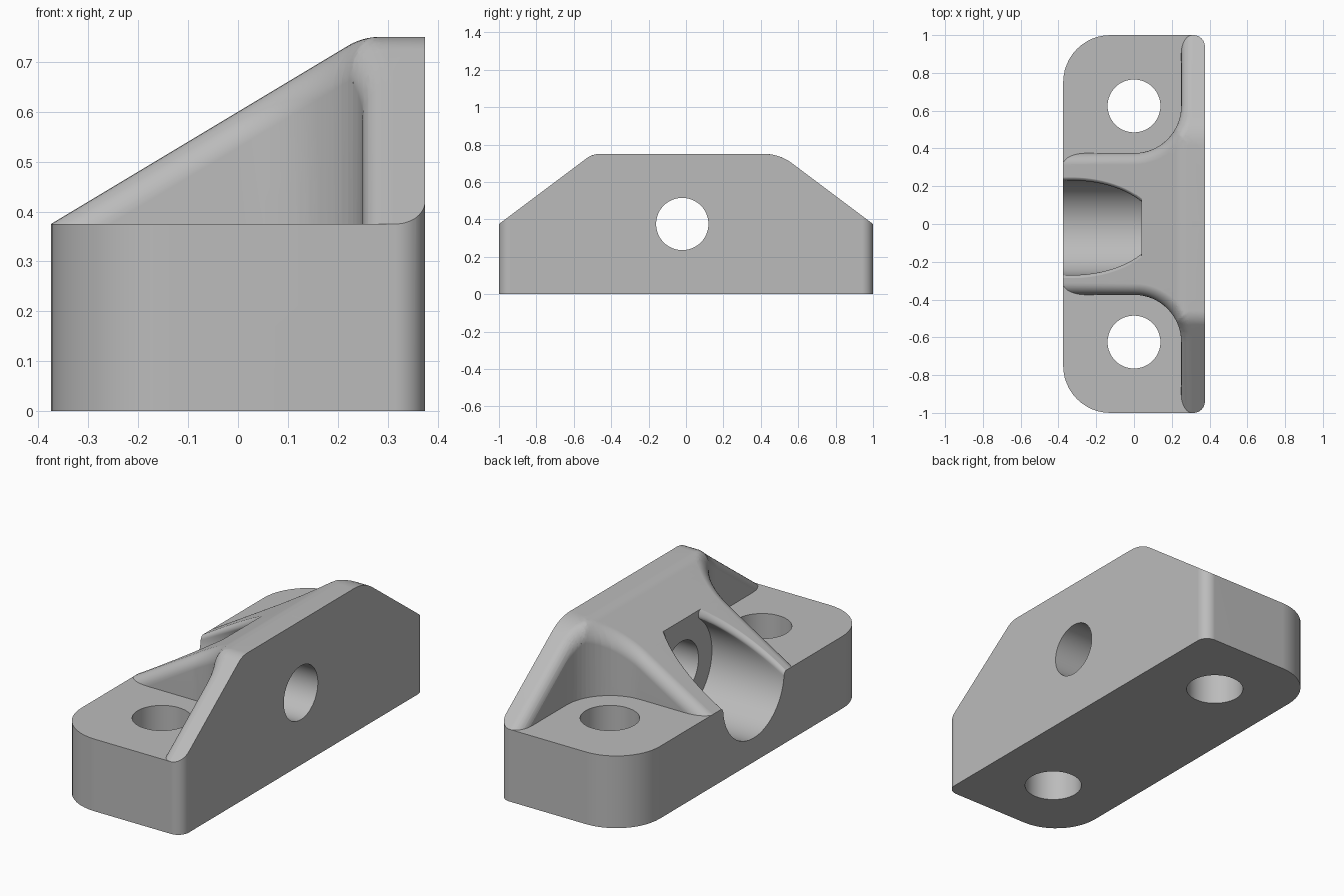
import bpy, bmesh, math
from math import sin, cos, pi, hypot, sqrt, atan, tan, atan2

cube = bpy.data.objects.get("Cube")
if cube:
    bpy.data.objects.remove(cube, do_unlink=True)

R_EDGE = 0.06      # rounding along the rib and wall edges
R_HOLE = 0.14
R_BORE = 0.25
BORE_Y, BORE_Z = -0.02, 0.375
ARC = 16

grey = bpy.data.materials.new("grey")
grey.use_nodes = True
grey.diffuse_color = (0.5, 0.5, 0.5, 1)
grey.node_tree.nodes["Principled BSDF"].inputs["Base Color"].default_value = (0.5, 0.5, 0.5, 1)


def finish(bm, name):
    bmesh.ops.recalc_face_normals(bm, faces=bm.faces[:])
    mesh = bpy.data.meshes.new(name)
    bm.to_mesh(mesh)
    bm.free()
    mesh.materials.append(grey)
    ob = bpy.data.objects.new(name, mesh)
    bpy.context.collection.objects.link(ob)
    return ob


def loft(name, sections):
    """Closed solid through equal-length rings of points."""
    bm = bmesh.new()
    rings = [[bm.verts.new(p) for p in s] for s in sections]
    n = len(rings[0])
    for a, b in zip(rings, rings[1:]):
        for i in range(n):
            j = (i + 1) % n
            bm.faces.new((a[i], a[j], b[j], b[i]))
    bm.faces.new(rings[0])
    bm.faces.new(rings[-1])
    return finish(bm, name)


def prism(name, outline, z0, z1):
    return loft(name, [[(x, y, z) for x, y in outline] for z in (z0, z1)])


def combine(target, other, operation):
    mod = target.modifiers.new("combine", 'BOOLEAN')
    mod.operation = operation
    mod.solver = 'EXACT'
    mod.object = other
    bpy.context.view_layer.objects.active = target
    bpy.ops.object.modifier_apply(modifier=mod.name)
    bpy.data.objects.remove(other, do_unlink=True)


# Height of the top: sloping rib in x, sloping wall ends in y
def eased(u, slope, r):
    phi = atan(slope)
    t = r * tan(phi / 2)
    if u >= t * cos(phi):
        return 0.75 - slope * u
    if u <= -t:
        return 0.75
    return 0.75 - r + sqrt(r * r - (u + t) ** 2)


def wall_radius(y):
    return 0.25 if y > 0 else 0.12


def height(x, y):
    return min(eased(0.25 - x, 0.6, 0.12), eased(abs(y) - 0.5, 0.75, wall_radius(y)))


def inset(x, y):
    y = abs(y)
    if x <= 0:
        return 0.375 - y
    if y >= 0.625:
        return x - 0.25
    return hypot(x, y - 0.625) - 0.25


def edge_drop(d):
    k = R_EDGE - min(max(d, 0), R_EDGE)
    return 1.2 * (R_EDGE - sqrt(max(R_EDGE ** 2 - k * k, 0)))


def plan_row(d, s):
    pts = [(-0.5, 0.375 - d)]
    for i in range(ARC + 1):
        a = -pi / 2 + pi / 2 * i / ARC
        pts.append(((0.25 + d) * cos(a), 0.625 + (0.25 + d) * sin(a)))
    pts.append((0.25 + d, 1.1))
    return [(x, s * y, 0) for x, y in pts]


def core_row(s):
    h = ARC // 2
    pts = [(-0.5, 0)]
    for i in range(ARC + 1):
        pts.append((0.5 * i / h, 0) if i <= h else (0.5, 0.625 * (i - h) / h))
    pts.append((0.5, 1.1))
    return [(x, s * y, 0) for x, y in pts]


# Rib and back wall: flat plan sheet, creased, extruded and lifted
bm = bmesh.new()
for s in (1, -1):
    rows = [plan_row(R_EDGE * (1 - cos(pi / 2 * k / 8)), s) for k in range(9)]
    rows.append(core_row(s))
    grid = [[bm.verts.new(p) for p in row] for row in rows]
    for a, b in zip(grid, grid[1:]):
        for i in range(len(a) - 1):
            bm.faces.new((a[i], a[i + 1], b[i + 1], b[i]))
bmesh.ops.remove_doubles(bm, verts=bm.verts[:], dist=1e-5)


def crease(co, no):
    bmesh.ops.bisect_plane(bm, geom=bm.verts[:] + bm.edges[:] + bm.faces[:],
                           dist=1e-5, plane_co=co, plane_no=no)


def ease_steps(slope, r, n=6):
    phi = atan(slope)
    t = r * tan(phi / 2)
    return [r * sin(phi * k / n) - t for k in range(n + 1)]


for u in ease_steps(0.6, 0.12):
    crease((0.25 - u, 0, 0), (1, 0, 0))
for s in (1, -1):
    for u in ease_steps(0.75, wall_radius(s)):
        crease((0, s * (0.5 + u), 0), (0, 1, 0))
    crease((0.25, s * 0.5, 0), (0.6, s * 0.75, 0))

bmesh.ops.recalc_face_normals(bm, faces=bm.faces[:])
ext = bmesh.ops.extrude_face_region(bm, geom=bm.faces[:], use_keep_orig=True)
lifted = {g for g in ext["geom"] if isinstance(g, bmesh.types.BMVert)}
for v in bm.verts:
    x, y = v.co.x, v.co.y
    v.co.z = height(x, y) - edge_drop(inset(x, y)) if v in lifted else 0.05
bmesh.ops.triangulate(bm, faces=bm.faces[:])
upper = finish(bm, "upper_block")

# Base slab, oversized, then trimmed together with the upper block
box = [(-0.6, -1.3), (0.6, -1.3), (0.6, 1.3), (-0.6, 1.3)]
combine(upper, prism("slab", box, -0.3, 0.375), 'UNION')

footprint = []
for cx, cy, r, start in ((0.375, 1, 0.06, 0), (-0.375, 1, 0.25, 1),
                         (-0.375, -1, 0.25, 2), (0.375, -1, 0.06, 3)):
    ox = cx - math.copysign(r, cx)
    oy = cy - math.copysign(r, cy)
    for i in range(13):
        a = pi / 2 * (start + i / 12)
        footprint.append((ox + r * cos(a), oy + r * sin(a)))
body = prism("mounting_block", footprint, 0, 1)
combine(body, upper, 'INTERSECT')


# Counterbore with a rounded rim that follows the slope
def bore_section(x, rim=0.025):
    rise = rim / 0.857
    h = 0.6 + 0.6 * x - BORE_Z + 0.0015
    fz = h - rise
    fy = sqrt((R_BORE + rim) ** 2 - fz * fz)
    th = atan2(fz, fy)
    half = [(R_BORE * cos(a), R_BORE * sin(a))
            for a in (-pi / 2 + (th + pi / 2) * i / 24 for i in range(25))]
    for i in range(1, 9):
        a = th + pi + (pi / 2 - th - pi) * i / 8
        half.append((fy + rim * cos(a), fz + sin(a) * (rise if sin(a) > 0 else rim)))
    half.append((half[-1][0], 0.6))
    ring = half + [(-y, z) for y, z in reversed(half[1:])]
    return [(x, BORE_Y + y, BORE_Z + z) for y, z in ring]


steps = [-0.5 + 0.54 * i / 18 for i in range(19)]
bore = loft("bore_cutter", [bore_section(x) for x in steps])
tri = bmesh.new()
tri.from_mesh(bore.data)
bmesh.ops.triangulate(tri, faces=tri.faces[:])
tri.to_mesh(bore.data)
tri.free()
combine(body, bore, 'DIFFERENCE')

# Cross hole and the two vertical bolt holes
circle = [(R_HOLE * cos(2 * pi * i / 48), R_HOLE * sin(2 * pi * i / 48)) for i in range(48)]
combine(body, loft("cross_hole", [[(x, BORE_Y + a, BORE_Z + b) for a, b in circle]
                                  for x in (-0.1, 0.6)]), 'DIFFERENCE')
for s in (1, -1):
    combine(body, prism("bolt_hole", [(a, s * 0.625 + b) for a, b in circle], -0.2, 1.2),
            'DIFFERENCE')

# Smooth shading with sharp creases kept
bpy.ops.object.select_all(action='DESELECT')
body.select_set(True)
bpy.context.view_layer.objects.active = body
bpy.ops.object.shade_smooth_by_angle(angle=math.radians(25))
weighted = body.modifiers.new("weighted_normals", 'WEIGHTED_NORMAL')
weighted.keep_sharp = True
